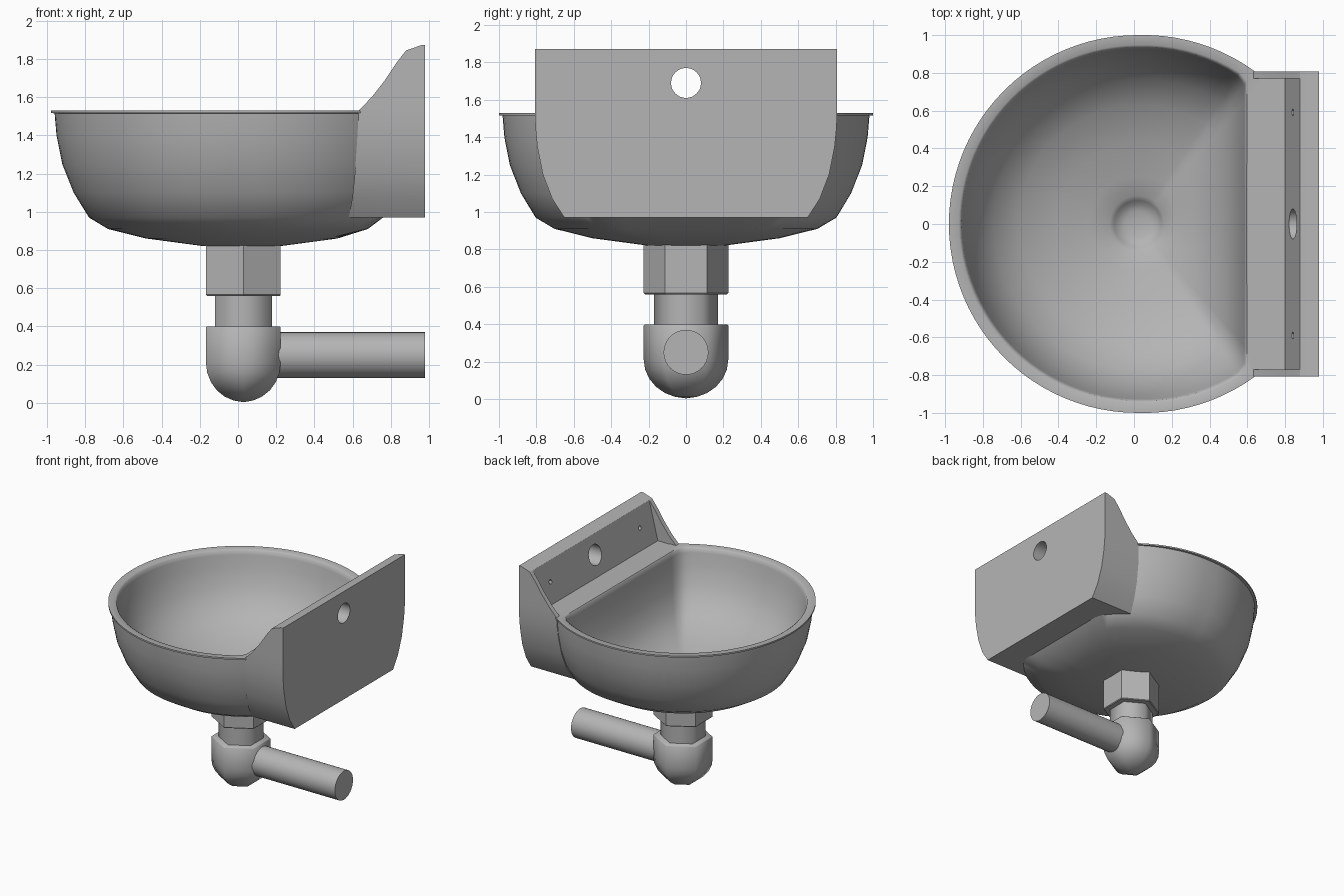
import bpy, bmesh
from math import cos, sin, pi, radians

cube = bpy.data.objects.get("Cube")
if cube:
    bpy.data.objects.remove(cube, do_unlink=True)

grey = bpy.data.materials.new("ceramic grey")
grey.use_nodes = True
grey.diffuse_color = (0.46, 0.46, 0.46, 1)
grey.node_tree.nodes["Principled BSDF"].inputs["Base Color"].default_value = grey.diffuse_color

CX = 0.02      # bowl and drain axis


def smooth(ob, angle):
    bpy.ops.object.select_all(action='DESELECT')
    ob.select_set(True)
    bpy.context.view_layer.objects.active = ob
    bpy.ops.object.shade_smooth_by_angle(angle=radians(angle))


def loft(name, rings, angle=30):
    """Skin a list of closed rings, cap both ends and shade the result."""
    bm = bmesh.new()
    rows = [[bm.verts.new(p) for p in ring] for ring in rings]
    n = len(rows[0])
    for a, b in zip(rows, rows[1:]):
        for i in range(n):
            j = (i + 1) % n
            bm.faces.new((a[i], a[j], b[j], b[i]))
    bm.faces.new(rows[0])
    bm.faces.new(rows[-1])
    bmesh.ops.recalc_face_normals(bm, faces=bm.faces)
    mesh = bpy.data.meshes.new(name)
    bm.to_mesh(mesh)
    bm.free()
    mesh.materials.append(grey)
    ob = bpy.data.objects.new(name, mesh)
    bpy.context.collection.objects.link(ob)
    smooth(ob, angle)
    return ob


def turned(name, profile, sides, x, angle):
    """Vertical lathe with corners on the y axis."""
    rings = [[(x + r * sin(2 * pi * i / sides), r * cos(2 * pi * i / sides), z)
              for i in range(sides)] for r, z in profile]
    return loft(name, rings, angle)


def rod(name, x0, x1, y, z, r, sides=32):
    """Cylinder lying along x."""
    return loft(name, [[(x, y + r * cos(2 * pi * i / sides), z + r * sin(2 * pi * i / sides))
                        for i in range(sides)] for x in (x0, x1)])


def cut(target, cutter):
    cutter.hide_render = True
    mod = target.modifiers.new("cut", 'BOOLEAN')
    mod.object = cutter
    mod.operation = 'DIFFERENCE'
    mod.solver = 'EXACT'
    bpy.ops.object.select_all(action='DESELECT')
    bpy.context.view_layer.objects.active = target
    target.select_set(True)
    bpy.ops.object.modifier_apply(modifier=mod.name)
    bpy.data.objects.remove(cutter, do_unlink=True)


# Basin: outer shell, rim and D-shaped hollow in one skin
STEPS = 96
angles = [2 * pi * i / STEPS for i in range(STEPS)]


def reach(a, radius, bulge, flat):
    """Round outline with a flat side towards the wall."""
    r = radius + bulge * max(0, cos(a))
    return min(r, flat / cos(a)) if cos(a) > 0.01 else r


def ring_at(radius, z):
    return [(CX + radius(a) * cos(a), radius(a) * sin(a), z) for a in angles]


# radius, height, widening towards the wall corners, flat side distance
outer = [(0.2, 0.82, 0, 1), (0.5, 0.86, 0.02, 0.5), (0.7, 0.91, 0.06, 0.66),
         (0.8, 0.97, 0.085, 0.74), (0.88, 1.1, 0.07, 0.74), (0.94, 1.25, 0.055, 0.74),
         (0.97, 1.4, 0.05, 0.74), (0.98, 1.515, 0.045, 0.74), (1, 1.517, 0.03, 0.74),
         (1, 1.53, 0.03, 0.74)]
inner = [(1.015, 1.53), (1, 1.522), (0.99, 1.49), (0.965, 1.4), (0.9, 1.25), (0.79, 1.12),
         (0.62, 1.02), (0.38, 0.95), (0.16, 0.905), (0.03, 0.88), (0, 0.865)]
DRAIN = 0.125
rings = [ring_at(lambda a: reach(a, f, bulge, flat), z) for f, z, bulge, flat in outer]
rings += [ring_at(lambda a: DRAIN + (reach(a, 0.935, 0.035, 0.57) - DRAIN) * f, z)
          for f, z in inner]
rings += [ring_at(lambda a: r, z) for r, z in ((0.11, 0.845), (0.07, 0.832), (0.03, 0.827))]
loft("basin", rings, 45)

# Wall block: stacked rectangles (front x, half width, z)
sections = [(0.58, 0.65, 0.97), (0.598, 0.715, 1.07), (0.612, 0.765, 1.2), (0.622, 0.795, 1.35),
            (0.628, 0.805, 1.45), (0.632, 0.808, 1.53), (0.7, 0.808, 1.6), (0.77, 0.808, 1.69),
            (0.83, 0.808, 1.78), (0.88, 0.808, 1.845), (0.96, 0.808, 1.872)]
block = loft("wall_block", [[(x, -w, z), (0.98, -w, z), (0.98, w, z), (x, w, z)]
                            for x, w, z in sections])

# Recessed shelf and splashback, tap hole and fixing holes
recess = [(0.5, 1.526), (0.8, 1.526), (0.879, 1.843), (0.5, 1.843)]
cut(block, loft("recess_cutter", [[(x, y, z) for x, z in recess] for y in (-0.77, 0.77)]))
cut(block, rod("tap_hole_cutter", 0.7, 1.1, 0, 1.69, 0.08))
for y in (-0.59, 0.59):
    cut(block, rod("fixing_hole_cutter", 0.7, 0.9, y, 1.69, 0.018, 12))
smooth(block, 30)

# Waste trap: hexagonal nut, neck, rounded elbow and outlet pipe
TX = 0.028
turned("waste_nut", [(0.22, 0.56), (0.226, 0.566), (0.226, 0.825)], 6, TX, 30)
turned("waste_neck", [(0.172, 0.38), (0.172, 0.58)], 6, TX, 65)
dome = [(0.226 * sin(t * pi / 12), 0.21 - 0.205 * cos(t * pi / 12)) for t in range(1, 7)]
turned("waste_elbow", [(0.004, 0.004)] + dome + [(0.226, 0.394), (0.22, 0.4)], 6, TX, 62)
rod("outlet_pipe", 0.1, 0.98, 0, 0.25, 0.12)
